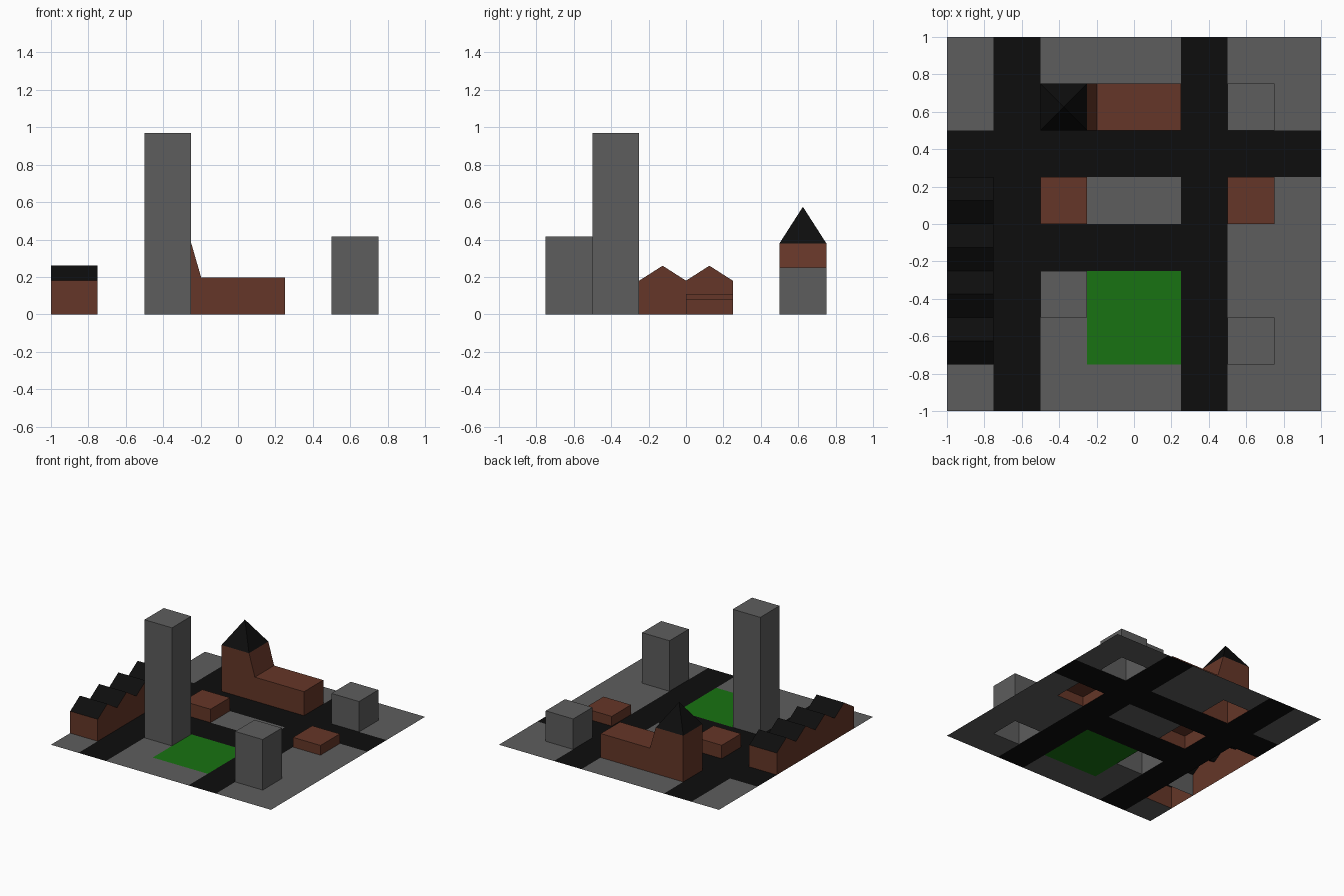
import bpy, bmesh

if "Cube" in bpy.data.objects:
    bpy.data.objects.remove(bpy.data.objects["Cube"])


def material(name, rgb):
    m = bpy.data.materials.new(name)
    m.diffuse_color = (*rgb, 1)
    m.use_nodes = True
    m.node_tree.nodes["Principled BSDF"].inputs["Base Color"].default_value = m.diffuse_color
    return m


GREY = material("concrete", (0.11, 0.11, 0.11))
BROWN = material("brick", (0.13, 0.037, 0.021))
BLACK = material("asphalt", (0.004, 0.004, 0.004))
GREEN = material("grass", (0.009, 0.17, 0.006))
C = 0.25  # city grid cell


def build(name, faces, mat, recalc=False):
    """Make one object from a list of faces, each a list of points."""
    bm = bmesh.new()
    for f in faces:
        bm.faces.new([bm.verts.new(p) for p in f])
    bmesh.ops.remove_doubles(bm, verts=bm.verts, dist=1e-5)
    if recalc:
        bmesh.ops.recalc_face_normals(bm, faces=bm.faces)
    me = bpy.data.meshes.new(name)
    bm.to_mesh(me)
    bm.free()
    me.materials.append(mat)
    ob = bpy.data.objects.new(name, me)
    bpy.context.collection.objects.link(ob)
    return ob


def block(name, x, y, h, mat):
    """One-cell building with an open bottom; x, y is the low corner."""
    base = [(x, y), (x + C, y), (x + C, y + C), (x, y + C)]
    faces = [[(*p, h) for p in base]]
    for a, b in zip(base, base[1:] + base[:1]):
        faces.append([(*a, 0), (*b, 0), (*b, h), (*a, h)])
    return build(name, faces, mat)


# Ground tiles, north row first: g pavement, r road, p park, . open under building
CITY = ["grggggrgg"[:6] + "gg",
        "gr.ggr.g",
        "rrrrrrrr",
        ".r.ggr.g",
        ".rrrrrgg",
        ".r.pprgg",
        ".rgppr.g",
        "grgggrgg"]
CITY[0] = "grgggrgg"
for key, name, mat in (("g", "pavement", GREY), ("r", "roads", BLACK), ("p", "park", GREEN)):
    tiles = []
    for row, line in enumerate(CITY):
        for col, ch in enumerate(line):
            if ch == key:
                x, y = -1 + col * C, 0.75 - row * C
                tiles.append([(x, y, 0), (x + C, y, 0), (x + C, y + C, 0), (x, y + C, 0)])
    build(name, tiles, mat)

# Plain blocks
block("tall_tower", -0.5, -0.5, 0.97, GREY)
block("office_block", 0.5, -0.75, 0.415, GREY)
block("low_office", 0.5, 0.5, 0.25, GREY)
block("west_shop", -0.5, 0.0, 0.11, BROWN)
block("east_shop", 0.5, 0.0, 0.08, BROWN)

# Terraced houses: zigzag gable profile in y, z
X0, X1, EAVE, RIDGE = -1.0, -0.75, 0.18, 0.26
zig = [(-0.75 + i * C / 2, RIDGE if i % 2 else EAVE) for i in range(9)]
outline = [(-0.75, 0)] + zig + [(0.25, 0)]
walls = [[(x, y, z) for y, z in outline] for x in (X0, X1)]
walls[1].reverse()
walls.append([(X0, -0.75, 0), (X1, -0.75, 0), (X1, -0.75, EAVE), (X0, -0.75, EAVE)])
walls.append([(X1, 0.25, 0), (X0, 0.25, 0), (X0, 0.25, EAVE), (X1, 0.25, EAVE)])
# keep every wall facing outwards
walls[0].reverse()
walls[1].reverse()
walls[0], walls[1] = walls[0][::-1], walls[1][::-1]
build("terrace_walls", walls, BROWN, recalc=True)
build("terrace_roofs", [[(X0, *a), (X1, *a), (X1, *b), (X0, *b)]
                        for a, b in zip(zig, zig[1:])], BLACK)
build("terrace_partition", [[(X1, -0.5, 0), (X0, -0.5, 0),
                             (X0, -0.5, EAVE), (X1, -0.5, EAVE)]], GREY)

# Church: tower and nave share one side profile in x, z
Y0, Y1, TOP = 0.5, 0.75, 0.38
side = [(-0.5, 0), (0.25, 0), (0.25, 0.197), (-0.197, 0.197), (-0.25, TOP), (-0.5, TOP)]
church = [[(x, Y0, z) for x, z in side], [(x, Y1, z) for x, z in reversed(side)]]
for i, a in enumerate(side):
    b = side[(i + 1) % len(side)]
    if i not in (0, 4):  # open floor, and the spire covers the tower top
        church.append([(a[0], Y0, a[1]), (a[0], Y1, a[1]), (b[0], Y1, b[1]), (b[0], Y0, b[1])])
build("church_walls", church, BROWN, recalc=True)

# Church spire
ring = [(-0.5, Y0, TOP), (-0.25, Y0, TOP), (-0.25, Y1, TOP), (-0.5, Y1, TOP)]
apex = (-0.375, 0.625, 0.575)
build("church_spire", [[a, b, apex] for a, b in zip(ring, ring[1:] + ring[:1])], BLACK)
